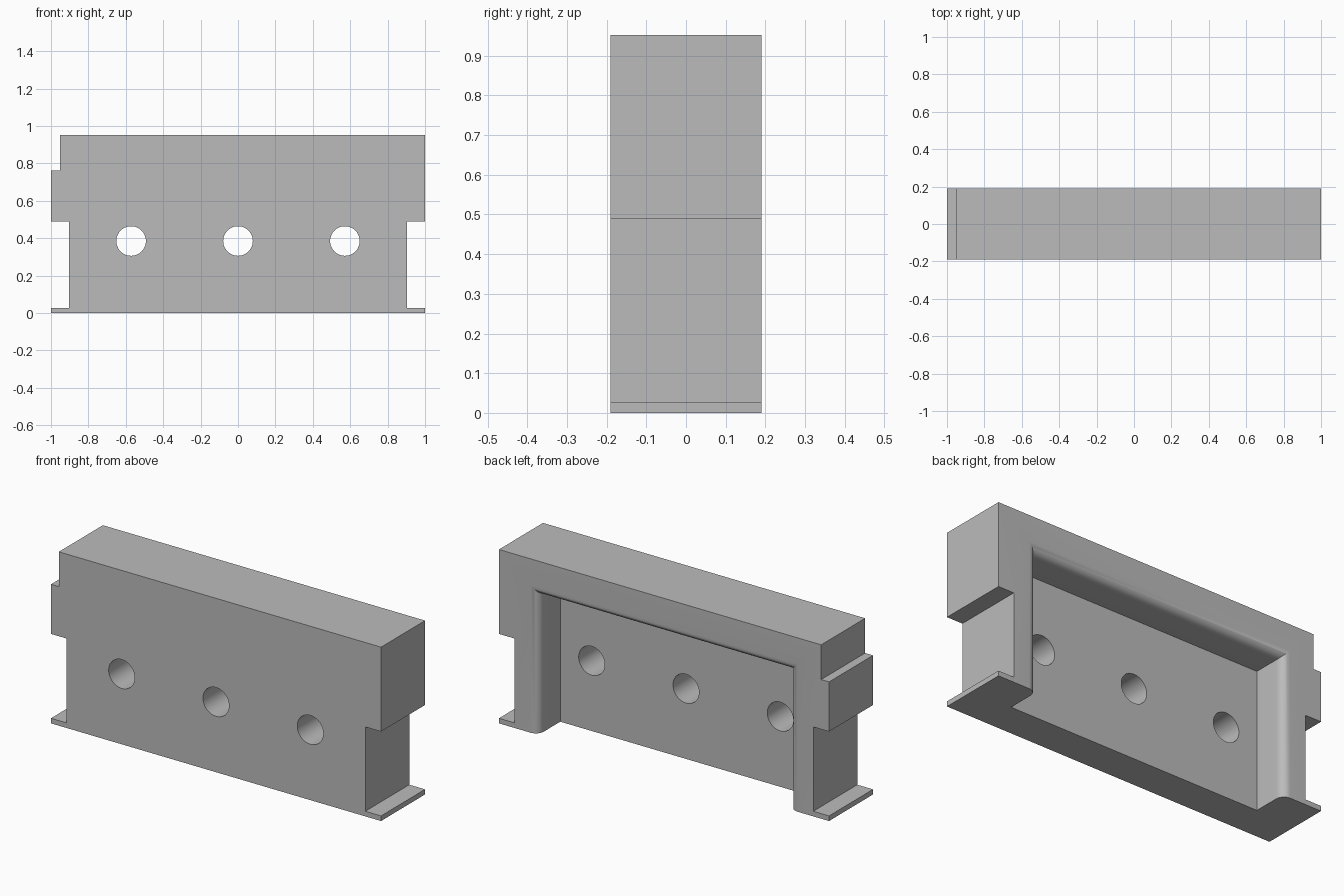
import bpy, bmesh, math

if "Cube" in bpy.data.objects:
    bpy.data.objects.remove(bpy.data.objects["Cube"])

U = 1 / 21            # modelling unit
D = 4 * U             # half depth


def mesh_object(name, bm):
    bmesh.ops.recalc_face_normals(bm, faces=bm.faces)
    me = bpy.data.meshes.new(name)
    bm.to_mesh(me)
    bm.free()
    ob = bpy.data.objects.new(name, me)
    bpy.context.collection.objects.link(ob)
    return ob


def loft(name, rings):
    """Closed solid through a list of rings with equal point counts."""
    bm = bmesh.new()
    loops = [[bm.verts.new(p) for p in ring] for ring in rings]
    n = len(loops[0])
    for a, b in zip(loops, loops[1:]):
        for i in range(n):
            j = (i + 1) % n
            bm.faces.new((a[i], a[j], b[j], b[i]))
    bm.faces.new(loops[0])
    bm.faces.new(loops[-1])
    return mesh_object(name, bm)


def cut(target, cutter):
    mod = target.modifiers.new("cut", 'BOOLEAN')
    mod.operation = 'DIFFERENCE'
    mod.solver = 'EXACT'
    mod.object = cutter
    cutter.hide_render = True
    bpy.context.view_layer.objects.active = target
    bpy.ops.object.modifier_apply(modifier=mod.name)
    bpy.data.objects.remove(cutter)


# Block: front outline with side notches, foot flanges and a top left step
foot, notch, step, top = 0.028, 0.49, 16 * U, 20 * U
outline = [(-1, 0), (1, 0), (1, foot), (19 * U, foot), (19 * U, notch),
           (1, notch), (1, top), (-20 * U, top), (-20 * U, step), (-1, step),
           (-1, notch), (-19 * U, notch), (-19 * U, foot), (-1, foot)]
block = loft("bracket_block", [[(x, y, z) for x, z in outline] for y in (-D, D)])

# Rear pocket, open at the bottom, with a rounded mouth
half, roof, r = 16 * U, 16 * U, U


def pocket_ring(y, o):
    w, h = half + o, roof + o
    return [(-w, y, -0.2), (w, y, -0.2), (w, y, h), (-w, y, h)]


rings = [pocket_ring(0, 0)]
for i in range(13):
    a = math.pi / 2 * i / 12
    rings.append(pocket_ring(D - r + r * math.sin(a), r * (1 - math.cos(a))))
rings.append(pocket_ring(D + 0.1, r))
cut(block, loft("pocket_cutter", rings))

# Three screw holes through the front wall
for x in (-12 * U, 0, 12 * U):
    ring = [(x + 0.079 * math.cos(t * math.pi / 24), 0.385 + 0.079 * math.sin(t * math.pi / 24))
            for t in range(48)]
    cut(block, loft("hole_cutter", [[(px, y, pz) for px, pz in ring] for y in (-0.3, 0.1)]))

# Plain grey finish
mat = bpy.data.materials.new("grey")
mat.diffuse_color = (0.5, 0.5, 0.5, 1)
mat.use_nodes = True
mat.node_tree.nodes["Principled BSDF"].inputs["Base Color"].default_value = mat.diffuse_color
block.data.materials.clear()
block.data.materials.append(mat)
for p in block.data.polygons:
    p.material_index = 0

bpy.ops.object.select_all(action='DESELECT')
block.select_set(True)
bpy.context.view_layer.objects.active = block
bpy.ops.object.shade_smooth_by_angle(angle=math.radians(30))
